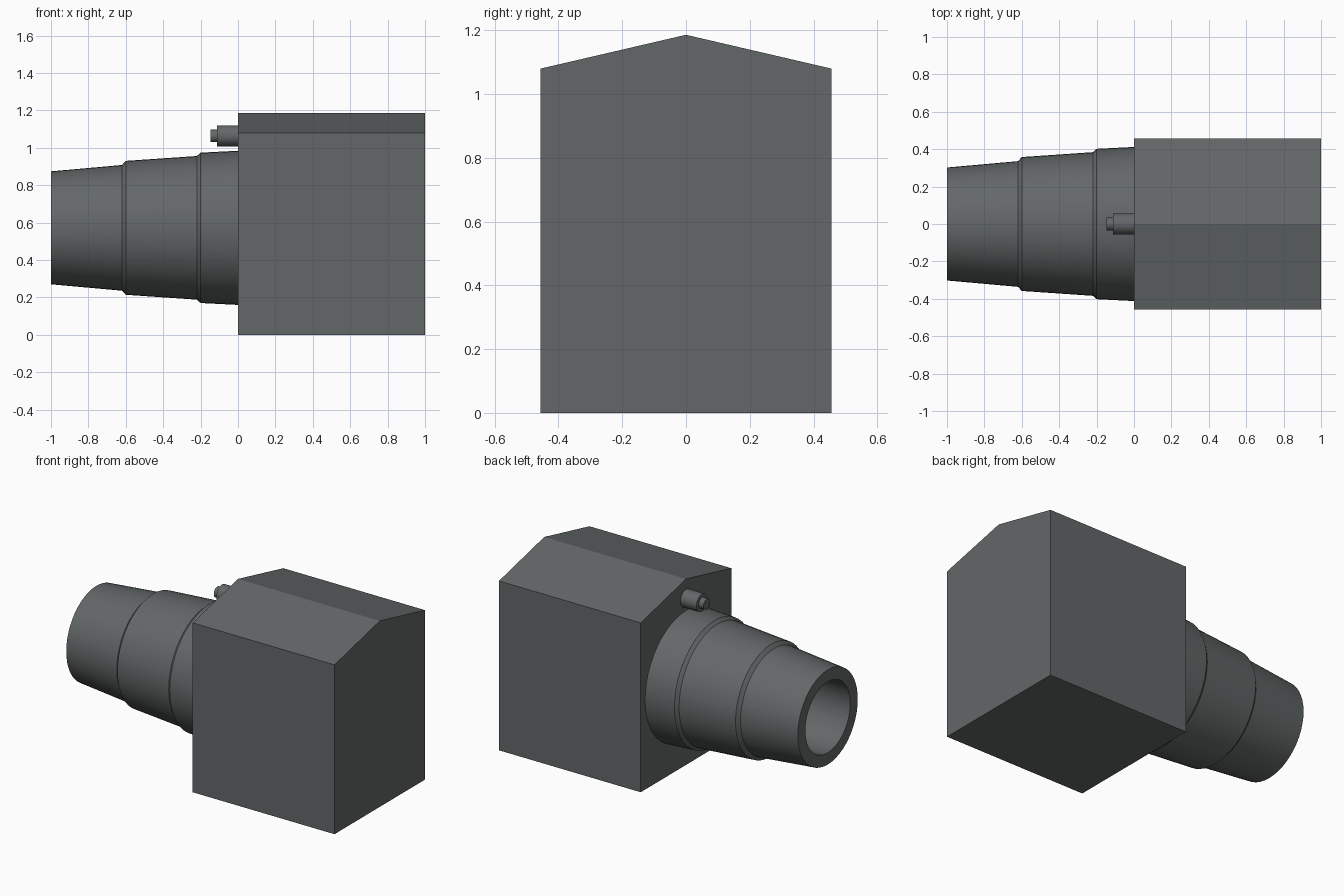
import bpy, bmesh, math

if "Cube" in bpy.data.objects:
    bpy.data.objects.remove(bpy.data.objects["Cube"])

# One dark grey for everything
grey = bpy.data.materials.new("dark_grey")
grey.diffuse_color = (0.125, 0.137, 0.137, 1)
grey.use_nodes = True
grey.node_tree.nodes["Principled BSDF"].inputs["Base Color"].default_value = grey.diffuse_color


def finish(name, bm, smooth):
    bmesh.ops.recalc_face_normals(bm, faces=bm.faces)
    mesh = bpy.data.meshes.new(name)
    bm.to_mesh(mesh)
    bm.free()
    mesh.materials.append(grey)
    obj = bpy.data.objects.new(name, mesh)
    bpy.context.collection.objects.link(obj)
    if smooth:
        bpy.ops.object.select_all(action='DESELECT')
        obj.select_set(True)
        bpy.context.view_layer.objects.active = obj
        bpy.ops.object.shade_smooth_by_angle(angle=math.radians(30))
    return obj


def lathe_x(name, profile, z, sides):
    """Turn a profile of (x, radius) points round a line along x at height z.
    The first and last rings are capped."""
    bm = bmesh.new()
    rings = []
    for x, r in profile:
        rings.append([bm.verts.new((x, r * math.cos(a), z + r * math.sin(a)))
                      for a in (math.tau * i / sides for i in range(sides))])
    for a, b in zip(rings, rings[1:]):
        for i in range(sides):
            j = (i + 1) % sides
            bm.faces.new((a[i], a[j], b[j], b[i]))
    bm.faces.new(rings[0])
    bm.faces.new(rings[-1])
    return finish(name, bm, True)


# Body: five-sided section with a low ridge, pushed along x
section = [(-0.456, 0), (0.456, 0), (0.456, 1.08), (0, 1.186), (-0.456, 1.08)]
bm = bmesh.new()
face = bm.faces.new([bm.verts.new((0, y, z)) for y, z in section])
ext = bmesh.ops.extrude_face_region(bm, geom=[face], use_keep_orig=True)
bmesh.ops.translate(bm, vec=(1, 0, 0),
                    verts=[v for v in ext["geom"] if isinstance(v, bmesh.types.BMVert)])
finish("body", bm, False)

# Stepped, tapering barrel with a bore that ends at the body
lathe_x("barrel", [(0, 0.412), (-0.2, 0.402), (-0.22, 0.384), (-0.6, 0.358),
                   (-0.62, 0.336), (-1, 0.302), (-1, 0.226), (-0.01, 0.226)],
        0.572, 48)

# Small stepped pin above the barrel
lathe_x("pin", [(0, 0.056), (-0.113, 0.056), (-0.113, 0.034), (-0.147, 0.034)],
        1.064, 32)
